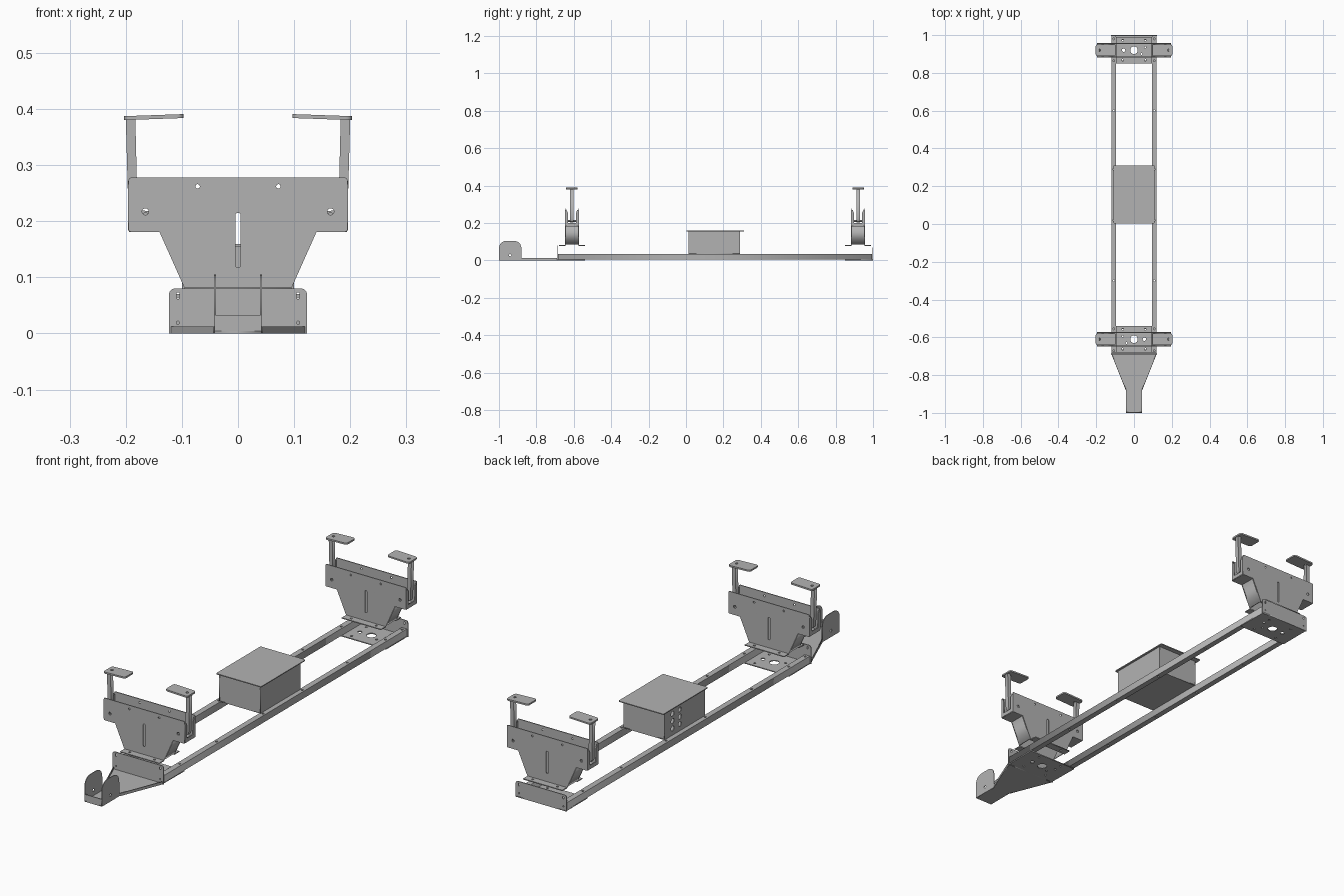
import bpy
from math import sin, cos, pi, radians
from mathutils import Matrix, Vector

if "Cube" in bpy.data.objects:
    bpy.data.objects.remove(bpy.data.objects["Cube"])

steel = bpy.data.materials.new("grey_steel")
steel.use_nodes = True
GREY = (0.45, 0.45, 0.45, 1)
steel.diffuse_color = GREY
steel.node_tree.nodes["Principled BSDF"].inputs["Base Color"].default_value = GREY

T = 0.004  # sheet thickness
PLANES = {
    "XY": Matrix.Identity(3),
    "XZ": Matrix(((1, 0, 0), (0, 0, -1), (0, 1, 0))),
    "YZ": Matrix(((0, 0, 1), (1, 0, 0), (0, 1, 0))),
}


def rect(u0, u1, v0, v1):
    return [(u0, v0), (u1, v0), (u1, v1), (u0, v1)]


def circle(u, v, r, n=16, stretch=0):
    """Round hole, or an upright slot when stretched."""
    pts = []
    for i in range(n):
        a = 2 * pi * (i + 0.5) / n
        pts.append((u + r * cos(a), v + r * sin(a) + (stretch if sin(a) > 0 else -stretch)))
    return pts


def soften(points, r, only=None, steps=5):
    """Round the corners of an outline."""
    out = []
    for i, p in enumerate(points):
        p = Vector(p)
        if only is not None and i not in only:
            out.append(tuple(p))
            continue
        a = p + (Vector(points[i - 1]) - p).normalized() * r
        b = p + (Vector(points[(i + 1) % len(points)]) - p).normalized() * r
        for k in range(steps + 1):
            t = k / steps
            out.append(tuple(a * (1 - t) ** 2 + p * 2 * t * (1 - t) + b * t * t))
    return out


def mirror(half):
    """Complete a symmetric outline from its +u half."""
    return half + [(-u, v) for u, v in reversed(half)]


def plate(name, outline, plane, at, holes=(), thick=T, turn=None):
    """Sheet part with holes, drawn in a plane and placed at its centre."""
    curve = bpy.data.curves.new(name, "CURVE")
    curve.dimensions = "2D"
    curve.fill_mode = "BOTH"
    curve.extrude = thick / 2
    for loop in [outline, *holes]:
        s = curve.splines.new("POLY")
        s.points.add(len(loop) - 1)
        for pt, (u, v) in zip(s.points, loop):
            pt.co = (u, v, 0, 1)
        s.use_cyclic_u = True
    temp = bpy.data.objects.new(name + "_outline", curve)
    bpy.context.collection.objects.link(temp)
    dg = bpy.context.evaluated_depsgraph_get()
    mesh = bpy.data.meshes.new_from_object(temp.evaluated_get(dg))
    bpy.data.objects.remove(temp)
    bpy.data.curves.remove(curve)
    m = PLANES[plane].to_4x4()
    if turn:
        m = turn @ m
    mesh.transform(Matrix.Translation(at) @ m)
    mesh.materials.clear()
    mesh.materials.append(steel)
    mesh.name = name
    obj = bpy.data.objects.new(name, mesh)
    bpy.context.collection.objects.link(obj)
    return obj


FRONT, BACK = -0.61, 0.92  # bracket centres
SIDES = ((1, "left"), (-1, "right"))


def base_holes(y, s):
    small = [circle(sx * 0.06, y + sy * 0.05, 0.005, 10) for sx in (1, -1) for sy in (1, -1)]
    return small + [circle(0, y, 0.02, 24), circle(s * 0.055, y, 0.009),
                    circle(-s * 0.06, y + 0.015, 0.005, 10), circle(-s * 0.04, y - 0.02, 0.005, 10)]


# Long side rails
for s, side in SIDES:
    x = s * 0.107
    marks = (-0.67, -0.555, -0.3, 0.02, 0.29, 0.6, 0.865, 0.98)
    plate(side + "_rail", rect(-0.0125, 0.0125, -0.684, 0.995), "XY", (x, 0, 0.0195),
          [circle(0, y, 0.005, 10) for y in marks], 0.031)

# Floor sheets with the tapered tongue
half = [(0.042, -1.0), (0.042, -0.88), (0.118, -0.69), (0.12, -0.54)]
plate("front_floor", mirror(half), "XY", (0, 0, T / 2), base_holes(FRONT, 1))
plate("back_floor", rect(-0.12, 0.12, 0.85, 1.0), "XY", (0, 0, T / 2), base_holes(BACK, -1))

# End walls
for name, y, h in (("front_end_wall", -0.688, 0.08), ("back_end_wall", 0.998, 0.07)):
    wall = soften(rect(-0.123, 0.123, 0, h), 0.012, (2, 3))
    slots = [circle(s * 0.107, h - 0.013, 0.003, 12, 0.003) for s in (1, -1)]
    slots += [circle(s * 0.107, 0.019, 0.003, 10) for s in (1, -1)]
    plate(name, wall, "XZ", (0, y, 0), slots)

# Tongue walls and flanges
plate("tongue_front_wall", rect(-0.042, 0.042, 0, 0.032), "XZ", (0, -0.998, 0))
for s, side in SIDES:
    cheek = soften(rect(-1.0, -0.88, 0, 0.105), 0.045, (2, 3), 8)
    plate(side + "_tongue_cheek", cheek, "YZ", (s * 0.041, 0, 0), [circle(-0.94, 0.028, 0.006)], 0.003)
    run = Vector((s * 0.076, 0.19, 0))
    turn = Matrix.Rotation(run.to_2d().angle_signed(Vector((0, 1))), 4, "Z")
    plate(side + "_tongue_flange", rect(-0.102, 0.102, 0, 0.012), "YZ",
          (s * 0.08, -0.785, 0), turn=turn, thick=0.003)


def bracket(label, y):
    """Double-plate hanger with sloped sides, open ends and two lifting pads."""
    face = soften(mirror([(0.095, 0.08), (0.14, 0.181), (0.195, 0.181), (0.195, 0.278)]),
                  0.006, (2, 3, 4, 5))
    holes = [circle(0, 0.166, 0.005, 12, 0.044)]
    for s in (1, -1):
        holes += [circle(s * 0.072, 0.262, 0.004, 12), circle(s * 0.165, 0.217, 0.006)]
    for d, end in ((-1, "front"), (1, "back")):
        plate(f"{label}_bracket_{end}_plate", face, "XZ", (0, y + d * 0.036, 0), holes)
        plate(f"{label}_bracket_{end}_foot", rect(-0.095, 0.095, -0.017, 0.017), "XY",
              (0, y + d * 0.052, 0.08), [circle(s * 0.06, 0, 0.005, 10) for s in (1, -1)])
    for s, side in SIDES:
        name = f"{label}_{side}_"
        # Sloped side sheet and shelf under the arm
        slope = [(s * u, v) for u, v in ((0.093, 0.085), (0.097, 0.085), (0.14, 0.181), (0.136, 0.181))]
        plate(name + "sloped_side", slope, "XZ", (0, y, 0), thick=0.072)
        plate(name + "shelf", rect(-0.028, 0.028, -0.036, 0.036), "XY", (s * 0.166, y, 0.183))
        # Open-topped end sheet
        cup = [(0.036, 0.183), (0.036, 0.265), (0.03, 0.272), (0.022, 0.255), (0.022, 0.2)]
        plate(name + "end_sheet", mirror(cup), "YZ", (s * 0.194, y, 0))
        # Curved arm and pad
        arm = [(0.183, 0.384), (0.2, 0.384), (0.195, 0.205), (0.13, 0.203), (0.13, 0.217), (0.179, 0.219)]
        arm = [(s * u, v) for u, v in soften(arm, 0.015, (3 - 1, 5))]
        plate(name + "arm", arm, "XZ", (0, y, 0), thick=0.018)
        pad = soften(rect(-0.053, 0.053, -0.031, 0.031), 0.012)
        plate(name + "pad", pad, "XY", (s * 0.15, y, 0.3855), [circle(s * 0.032, 0, 0.006)],
              0.007, Matrix.Rotation(s * radians(2), 4, "Y"))
        plate(name + "pivot_pin", circle(0, 0, 0.005, 12), "XZ", (s * 0.165, y, 0.211), thick=0.064)


bracket("front", FRONT)
bracket("back", BACK)

# Hollow equipment box with overhanging lid
plate("box_bottom", rect(-0.098, 0.098, 0.013, 0.29), "XY", (0, 0, 0.037))
plate("box_lid", soften(rect(-0.109, 0.109, 0.003, 0.311), 0.006), "XY", (0, 0, 0.157))
for y, end in ((0.015, "front"), (0.288, "back")):
    plate(f"box_{end}_wall", rect(-0.098, 0.098, 0.036, 0.156), "XZ", (0, y, 0))
ports = [circle(u, v, 0.011) for u in (0.185, 0.235) for v in (0.065, 0.097, 0.129)]
for s, side in SIDES:
    plate(f"box_{side}_wall", rect(0.013, 0.29, 0.036, 0.156), "YZ", (s * 0.098, 0, 0),
          ports if s < 0 else ())
